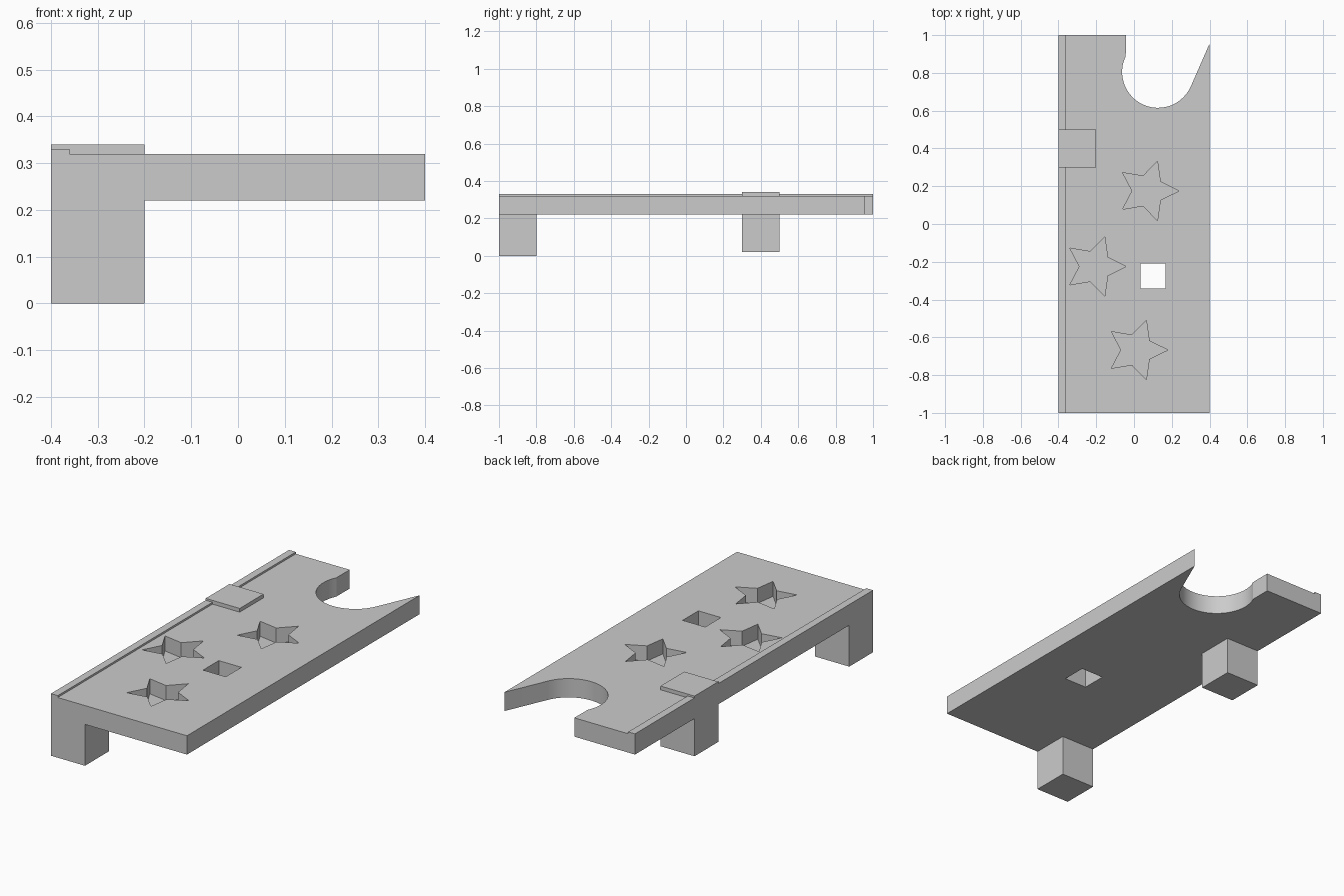
import bpy
import bmesh
from math import sin, cos, pi, radians

cube = bpy.data.objects.get("Cube")
if cube:
    bpy.data.objects.remove(cube, do_unlink=True)

grey = bpy.data.materials.new("light_grey")
grey.use_nodes = True
colour = (0.6, 0.6, 0.6, 1)
grey.diffuse_color = colour
grey.node_tree.nodes["Principled BSDF"].inputs["Base Color"].default_value = colour


def prism(name, outline, z0, z1):
    """Extrude a counter-clockwise outline from z0 to z1."""
    bm = bmesh.new()
    base = bm.faces.new([bm.verts.new((x, y, z0)) for x, y in outline])
    top = bmesh.ops.extrude_face_region(bm, geom=[base], use_keep_orig=True)
    for v in top["geom"]:
        if isinstance(v, bmesh.types.BMVert):
            v.co.z = z1
    bmesh.ops.recalc_face_normals(bm, faces=bm.faces)
    mesh = bpy.data.meshes.new(name)
    bm.to_mesh(mesh)
    bm.free()
    mesh.materials.append(grey)
    obj = bpy.data.objects.new(name, mesh)
    bpy.context.collection.objects.link(obj)
    return obj


def box(name, x0, x1, y0, y1, z0, z1):
    return prism(name, [(x0, y0), (x1, y0), (x1, y1), (x0, y1)], z0, z1)


def star(cx, cy, radius=0.165):
    return [(cx + r * cos(i * pi / 5), cy + r * sin(i * pi / 5))
            for i in range(10) for r in [radius if i % 2 == 0 else radius / 2]]


# Board with a rounded notch in its back edge
steps = 24
arc = [(0.127 + 0.19 * cos(a), 0.805 + 0.19 * sin(a))
       for i in range(steps + 1)
       for a in [radians(-23 - 183 * i / steps)]]
outline = [(-0.4, -1), (0.4, -1), (0.4, 0.955)] + arc + [(-0.043, 1), (-0.4, 1)]
board = prism("board", outline, 0.22, 0.32)

# Star pockets and a square through hole
cutters = [prism("star_cutter", star(x, y), 0.24, 0.4)
           for x, y in [(0.073, 0.175), (-0.206, -0.225), (0.014, -0.667)]]
cutters.append(box("hole_cutter", 0.034, 0.167, -0.342, -0.21, 0.1, 0.4))
for cutter in cutters:
    cutter.hide_render = True
    cut = board.modifiers.new("cut", 'BOOLEAN')
    cut.operation = 'DIFFERENCE'
    cut.solver = 'EXACT'
    cut.object = cutter

# Apply the cuts, then remove the cutters
bpy.context.view_layer.update()
depsgraph = bpy.context.evaluated_depsgraph_get()
cut_mesh = bpy.data.meshes.new_from_object(board.evaluated_get(depsgraph))
board.modifiers.clear()
board.data = cut_mesh
for cutter in cutters:
    bpy.data.objects.remove(cutter, do_unlink=True)

# Smooth the notch wall only
bpy.ops.object.select_all(action='DESELECT')
board.select_set(True)
bpy.context.view_layer.objects.active = board
bpy.ops.object.shade_smooth_by_angle(angle=radians(20))

# Raised rail along the right edge, interrupted by the pad
box("rail_front", -0.4, -0.36, -1, 0.3, 0.32, 0.33)
box("rail_back", -0.4, -0.36, 0.5, 1, 0.32, 0.33)

# Raised pad above the back leg, and the two legs
box("pad", -0.4, -0.2, 0.3, 0.5, 0.32, 0.34)
box("back_leg", -0.4, -0.2, 0.3, 0.5, 0.02, 0.22)
box("front_leg", -0.4, -0.2, -1, -0.8, 0, 0.22)
